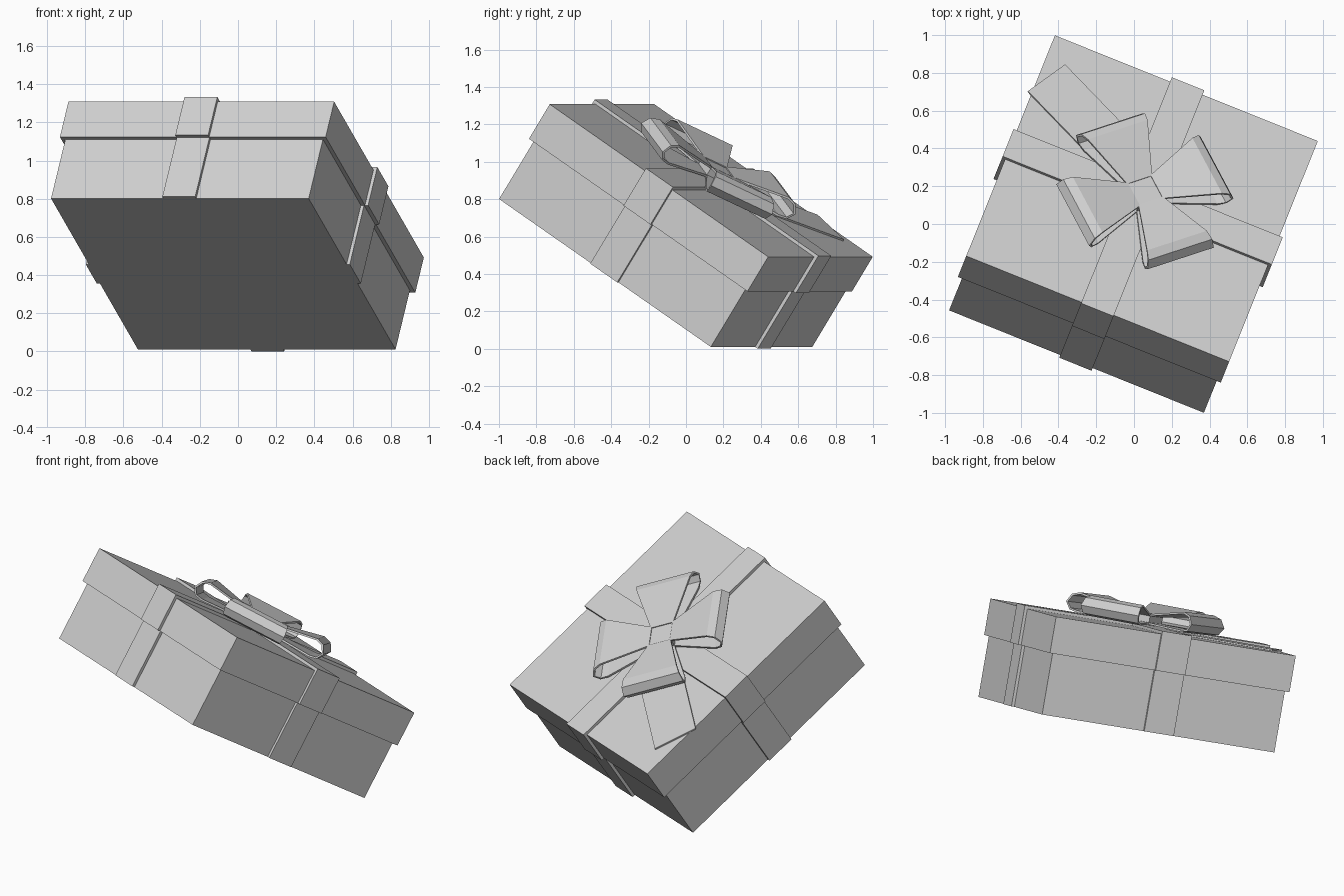
import bpy, bmesh, math
from mathutils import Matrix, Vector

cube = bpy.data.objects.get("Cube")
if cube:
    bpy.data.objects.remove(cube, do_unlink=True)

grey = bpy.data.materials.new("light_grey")
grey.use_nodes = True
grey.diffuse_color = (0.62, 0.62, 0.62, 1)
grey.node_tree.nodes["Principled BSDF"].inputs["Base Color"].default_value = (0.62, 0.62, 0.62, 1)

# Tilted frame of the parcel: origin at the centre of the lid top
side = Vector((0.928, -0.373, 0)).normalized()
depth = Vector((0.318, 0.777, -0.544))
depth = (depth - side * depth.dot(side)).normalized()
up = side.cross(depth)
frame = Matrix((side, depth, up)).transposed().to_4x4()
frame.translation = (0.0425, 0.135, 0.9)


def finish(name, bm, local=Matrix()):
    bmesh.ops.recalc_face_normals(bm, faces=bm.faces)
    mesh = bpy.data.meshes.new(name)
    bm.to_mesh(mesh)
    bm.free()
    mesh.transform(frame @ local)
    mesh.materials.append(grey)
    obj = bpy.data.objects.new(name, mesh)
    bpy.context.scene.collection.objects.link(obj)
    return obj


def box(name, half_x, half_y, low, high, local=Matrix()):
    bm = bmesh.new()
    bmesh.ops.create_cube(bm, size=2)
    for v in bm.verts:
        v.co = (v.co.x * half_x, v.co.y * half_y, high if v.co.z > 0 else low)
    return finish(name, bm, local)


# Box and lid
BODY, LID, DROP, RIM = 0.727, 0.75, -0.589, -0.22
box("box_body", BODY, BODY, DROP, RIM)
box("box_lid", LID, LID, RIM, 0)

# Crossed ribbon bands around body and lid
T, W = 0.018, 0.0925
box("body_ribbon_across", BODY + T, W, DROP, RIM)
box("body_ribbon_along", W, BODY + T, DROP, RIM)
box("lid_ribbon_across", LID + T, W, RIM, T)
box("lid_ribbon_along", W, LID + T, RIM, T)

# Bow knot, turned diagonally
box("bow_knot", 0.078, 0.078, 0.0, 0.08, Matrix.Rotation(math.pi / 4, 4, "Z"))

# Four bow loops: open bands that flare outwards; (distance, height, half width)
profile = [(0.07, 0.08, 0.075), (0.36, 0.135, 0.18), (0.405, 0.12, 0.192),
           (0.43, 0.075, 0.2), (0.405, 0.035, 0.192), (0.36, 0.025, 0.18),
           (0.07, 0.03, 0.075)]
for i, corner in enumerate(("back_left", "back_right", "front_right", "front_left")):
    bm = bmesh.new()
    rows = [[bm.verts.new((r, s * w, h)) for s in (-1, 1)] for r, h, w in profile]
    for a, b in zip(rows, rows[1:]):
        bm.faces.new((a[0], a[1], b[1], b[0]))
    turn = Matrix.Rotation(math.pi / 4 + i * math.pi / 2, 4, "Z")
    loop = finish("bow_loop_" + corner, bm, turn)
    band = loop.modifiers.new("thickness", "SOLIDIFY")
    band.thickness = 0.012
    band.offset = 0

# Loose ribbon tail lying on the lid
tail_place = Matrix.Translation((-0.35, 0.285, 0)) @ Matrix.Rotation(math.radians(152), 4, "Z")
box("ribbon_tail", 0.405, 0.138, 0.001, 0.011, tail_place)
